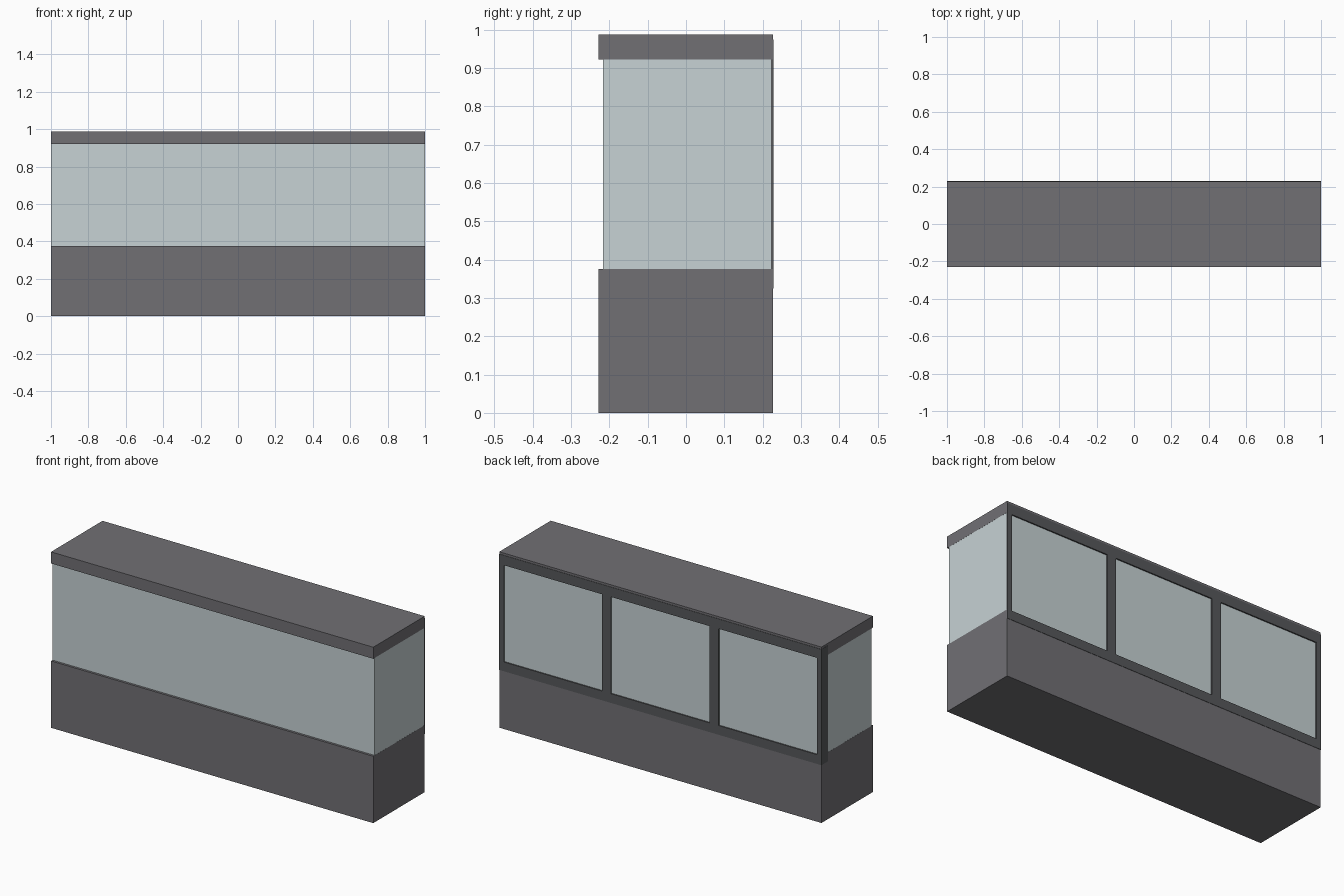
import bpy

if "Cube" in bpy.data.objects:
    bpy.data.objects.remove(bpy.data.objects["Cube"])


def material(name, rgb):
    m = bpy.data.materials.new(name)
    m.diffuse_color = (*rgb, 1.0)
    m.use_nodes = True
    m.node_tree.nodes["Principled BSDF"].inputs["Base Color"].default_value = m.diffuse_color
    return m


body_mat = material("body_grey", (0.165, 0.162, 0.175))
frame_mat = material("frame_dark", (0.095, 0.098, 0.105))
glass_mat = material("glass_blue", (0.57, 0.645, 0.66))


def box(name, x, y, z, mat):
    """Box spanning the given (min, max) ranges."""
    spans = (x, y, z)
    bpy.ops.mesh.primitive_cube_add(size=1, location=[(a + b) / 2 for a, b in spans])
    ob = bpy.context.object
    ob.name = name
    ob.scale = [b - a for a, b in spans]
    bpy.ops.object.transform_apply(location=False, rotation=False, scale=True)
    ob.data.materials.append(mat)
    return ob


# Solid plinth and counter top
box("base_cabinet", (-1, 1), (-0.229, 0.227), (0, 0.375), body_mat)
box("counter_top", (-1, 1), (-0.229, 0.227), (0.922, 0.987), body_mat)

# Glazed display volume between them
box("display_glass", (-0.9995, 0.9995), (-0.216, 0.222), (0.375, 0.922), glass_mat)

# Rear frame: rails, end posts and mullions for three door panels
FRONT, BACK = 0.17, 0.229
LOW, HIGH = 0.325, 0.975
box("rear_bottom_rail", (-1.001, 0.999), (FRONT, BACK), (LOW, 0.377), frame_mat)
box("rear_top_rail", (-1.001, 0.999), (FRONT, BACK), (0.92, HIGH), frame_mat)
posts = {
    "rear_post_left": (-1.001, -0.972),
    "rear_mullion_left": (-0.362, -0.306),
    "rear_mullion_right": (0.306, 0.362),
    "rear_post_right": (0.970, 0.999),
}
for name, span in posts.items():
    box(name, span, (FRONT, BACK), (0.377, 0.92), frame_mat)
